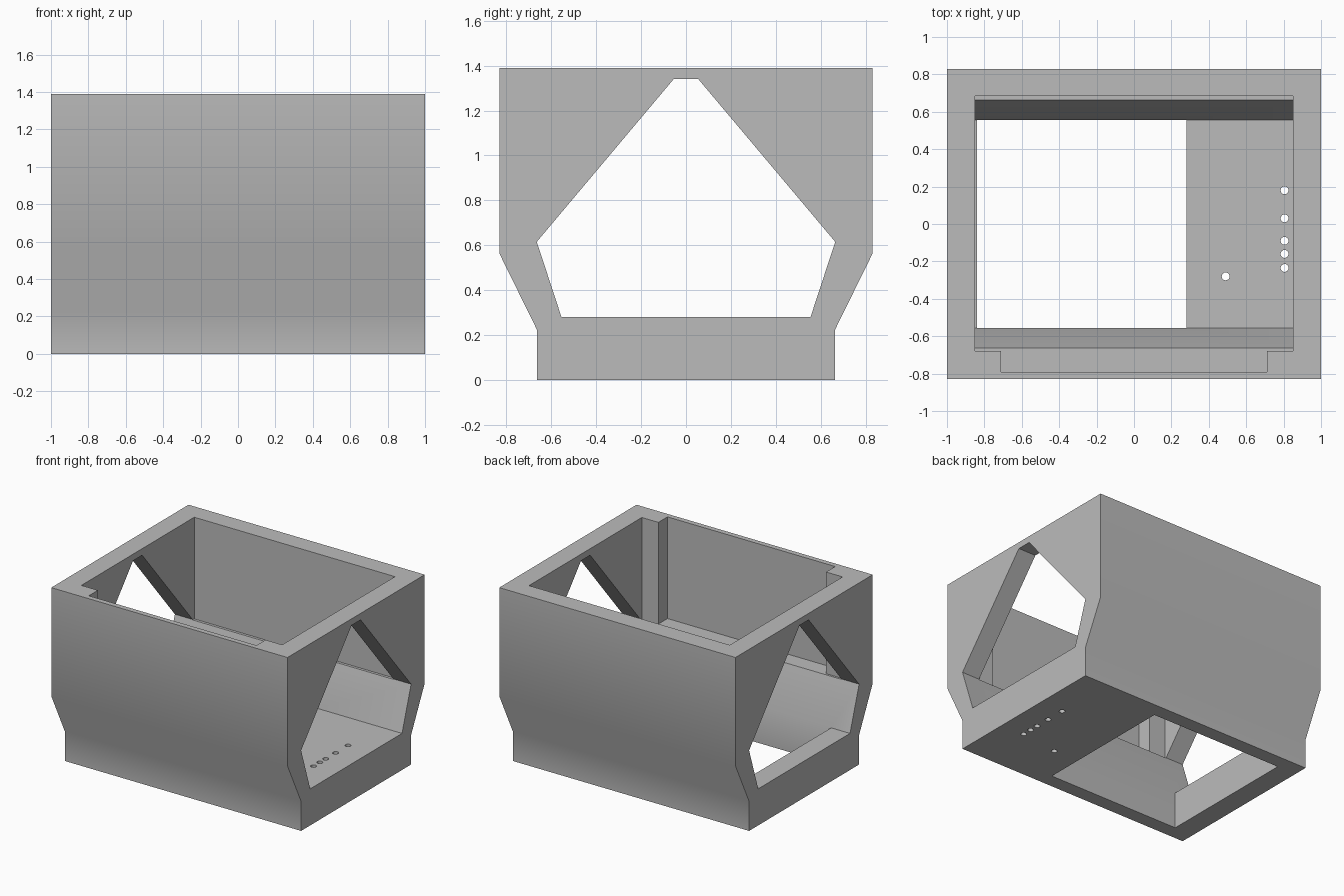
import bpy
import bmesh
import math

cube = bpy.data.objects.get("Cube")
if cube:
    bpy.data.objects.remove(cube, do_unlink=True)

grey = bpy.data.materials.new("plain grey")
grey.use_nodes = True
grey.diffuse_color = (0.5, 0.5, 0.5, 1)
grey.node_tree.nodes["Principled BSDF"].inputs["Base Color"].default_value = (0.5, 0.5, 0.5, 1)


def prism(name, outline, place, direction):
    """Extrude a flat outline; place() turns its 2D points into 3D."""
    bm = bmesh.new()
    face = bm.faces.new([bm.verts.new(place(a, b)) for a, b in outline])
    grown = bmesh.ops.extrude_face_region(bm, geom=[face])
    verts = [v for v in grown["geom"] if isinstance(v, bmesh.types.BMVert)]
    bmesh.ops.translate(bm, verts=verts, vec=direction)
    bmesh.ops.recalc_face_normals(bm, faces=bm.faces)
    mesh = bpy.data.meshes.new(name)
    bm.to_mesh(mesh)
    bm.free()
    mesh.materials.append(grey)
    obj = bpy.data.objects.new(name, mesh)
    bpy.context.collection.objects.link(obj)
    return obj


def across(name, half_outline, half_length):
    """Mirrored y-z outline extruded along x."""
    outline = half_outline + [(-y, z) for y, z in reversed(half_outline)]
    return prism(name, outline, lambda y, z: (-half_length, y, z), (2 * half_length, 0, 0))


def upright(name, outline, bottom, top):
    """x-y outline extruded along z."""
    return prism(name, outline, lambda x, y: (x, y, bottom), (0, 0, top - bottom))


def cut(target, cutter):
    mod = target.modifiers.new("cut", "BOOLEAN")
    mod.operation = "DIFFERENCE"
    mod.solver = "EXACT"
    mod.object = cutter
    bpy.context.view_layer.objects.active = target
    bpy.ops.object.modifier_apply(modifier=mod.name)
    bpy.data.objects.remove(cutter, do_unlink=True)


# Outer shell with the narrower foot
housing = across("housing", [(0.665, 0), (0.665, 0.225), (0.83, 0.56), (0.83, 1.39)], 1)

# Side windows and the sloped lower trough share one section
cut(housing, across("window_cutter", [(0.555, 0.28), (0.665, 0.615), (0.055, 1.34)], 1.2))

# Upper cavity with the shallow recess in the front wall
cavity = [(-0.85, 0.685), (-0.85, -0.68), (-0.71, -0.68), (-0.71, -0.79),
          (0.71, -0.79), (0.71, -0.68), (0.85, -0.68), (0.85, 0.685)]
cut(housing, upright("cavity_cutter", cavity, 0.612, 1.6))

# Large opening in the floor
opening = [(-0.84, -0.555), (0.28, -0.555), (0.28, 0.555), (-0.84, 0.555)]
cut(housing, upright("floor_cutter", opening, -0.2, 0.3))

# Small round holes through the floor
holes = [(0.805, y) for y in (0.18, 0.03, -0.09, -0.16, -0.235)] + [(0.49, -0.28)]
for hx, hy in holes:
    ring = [(hx + 0.021 * math.cos(math.tau * i / 32), hy + 0.021 * math.sin(math.tau * i / 32))
            for i in range(32)]
    cut(housing, upright("hole_cutter", ring, -0.2, 0.4))

# Soft bends, crisp corners
bpy.ops.object.select_all(action="DESELECT")
housing.select_set(True)
bpy.context.view_layer.objects.active = housing
bpy.ops.object.shade_smooth_by_angle(angle=math.radians(30))
